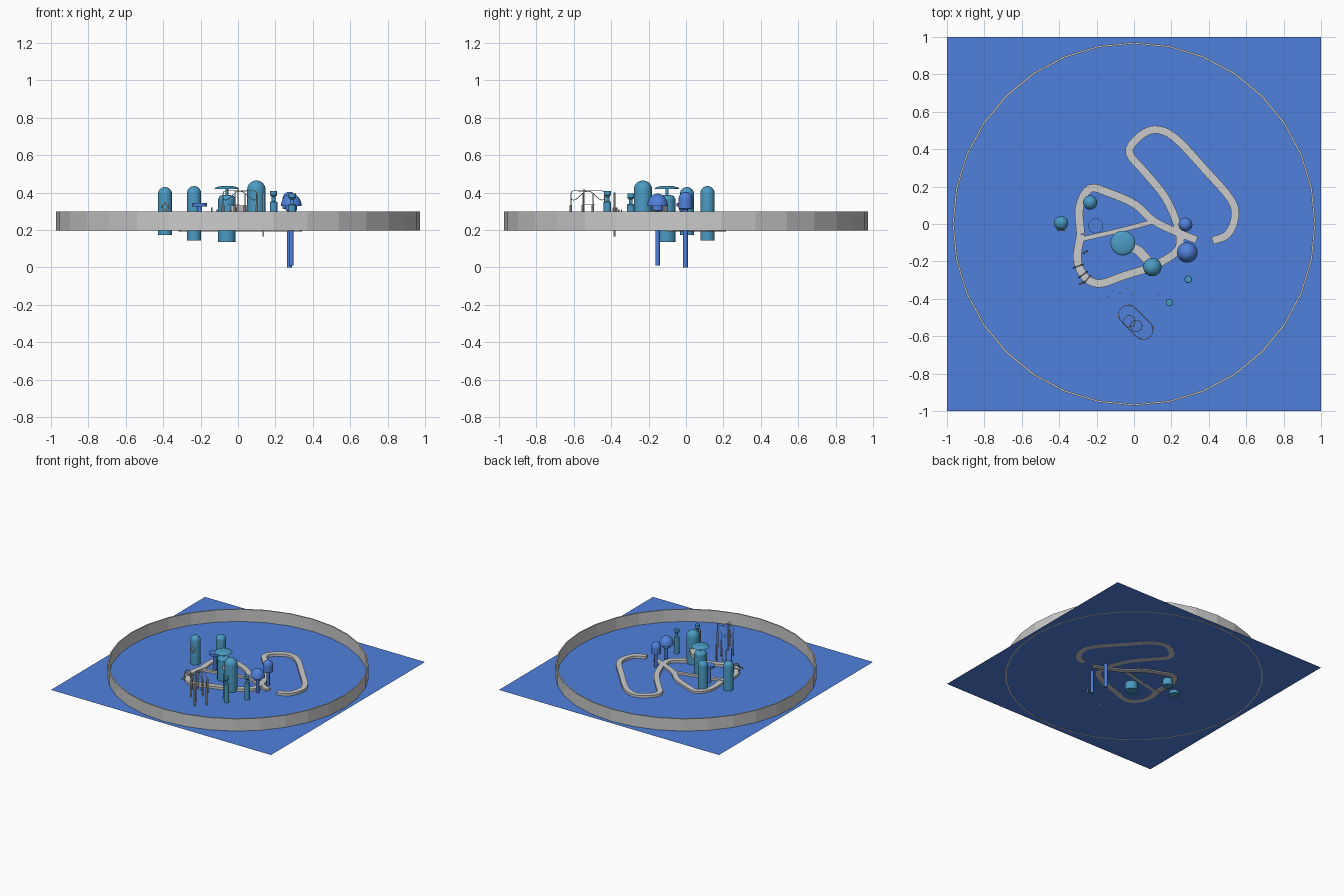
import bpy, bmesh, math
from mathutils import Vector

if "Cube" in bpy.data.objects:
    bpy.data.objects.remove(bpy.data.objects["Cube"])

G = 0.2  # ground level


def material(name, rgb):
    m = bpy.data.materials.new(name)
    m.diffuse_color = (*rgb, 1)
    m.use_nodes = True
    m.node_tree.nodes["Principled BSDF"].inputs["Base Color"].default_value = m.diffuse_color
    return m


BLUE = material("blue", (0.08, 0.22, 0.72))
TEAL = material("teal", (0.07, 0.33, 0.55))


def finish(bm, name, mat=None, smooth=False):
    bmesh.ops.remove_doubles(bm, verts=bm.verts, dist=1e-5)
    bmesh.ops.recalc_face_normals(bm, faces=bm.faces)
    me = bpy.data.meshes.new(name)
    bm.to_mesh(me)
    bm.free()
    ob = bpy.data.objects.new(name, me)
    bpy.context.collection.objects.link(ob)
    if mat:
        me.materials.append(mat)
    if smooth:
        bpy.ops.object.select_all(action='DESELECT')
        ob.select_set(True)
        bpy.context.view_layer.objects.active = ob
        bpy.ops.object.shade_smooth_by_angle(angle=math.radians(35))
    return ob


def lathe(name, x, y, profile, mat=None, steps=32, smooth=True, closed=False):
    bm = bmesh.new()
    vs = [bm.verts.new((x + r, y, z)) for r, z in profile]
    es = [bm.edges.new(p) for p in zip(vs, vs[1:])]
    if closed:
        es.append(bm.edges.new((vs[-1], vs[0])))
    bmesh.ops.spin(bm, geom=vs + es, cent=(x, y, 0), axis=(0, 0, 1),
                   angle=2 * math.pi, steps=steps)
    return finish(bm, name, mat, smooth)


def dome(r, z0, z1, n=8):
    return [(r * math.cos(i / n * math.pi / 2), z0 + (z1 - z0) * math.sin(i / n * math.pi / 2))
            for i in range(n)] + [(0, z1)]


def smooth_path(pts, n=4):
    P = [Vector(p) for p in pts]
    P = [2 * P[0] - P[1]] + P + [2 * P[-1] - P[-2]]
    out = []
    for a, b, c, d in zip(P, P[1:], P[2:], P[3:]):
        for i in range(n):
            t = i / n
            out.append(0.5 * (2 * b + (c - a) * t + (2 * a - 5 * b + 4 * c - d) * t * t
                              + (3 * b - a - 3 * c + d) * t ** 3))
    return out + [P[-2]]


def road(name, pts, width, z0, z1):
    """Flat slab following a path; width is a (start, end) pair."""
    path = smooth_path(pts)
    bm = bmesh.new()
    rows = []
    for i, p in enumerate(path):
        d = path[min(i + 1, len(path) - 1)] - path[max(i - 1, 0)]
        w = (width[0] + (width[1] - width[0]) * i / (len(path) - 1)) / 2
        s = Vector((-d.y, d.x)).normalized() * w
        rows.append([bm.verts.new((q.x, q.y, z)) for q, z in
                     ((p + s, z0), (p - s, z0), (p - s, z1), (p + s, z1))])
    for a, b in zip(rows, rows[1:]):
        for k in range(4):
            bm.faces.new((a[k], a[(k + 1) % 4], b[(k + 1) % 4], b[k]))
    bm.faces.new(rows[0])
    bm.faces.new(rows[-1][::-1])
    return finish(bm, name)


def wire(name, pts, r=0.002, cyclic=False):
    cu = bpy.data.curves.new(name, 'CURVE')
    cu.dimensions = '3D'
    cu.bevel_depth = r
    cu.bevel_resolution = 1
    cu.use_fill_caps = True
    sp = cu.splines.new('POLY')
    sp.points.add(len(pts) - 1)
    for q, p in zip(sp.points, pts):
        q.co = (*p, 1)
    sp.use_cyclic_u = cyclic
    ob = bpy.data.objects.new(name, cu)
    bpy.context.collection.objects.link(ob)
    return ob


# Ground sheet and boundary wall
bm = bmesh.new()
bmesh.ops.create_grid(bm, x_segments=1, y_segments=1, size=1)
bmesh.ops.translate(bm, verts=bm.verts, vec=(0, 0, G))
finish(bm, "ground", BLUE)
lathe("boundary_wall", 0, 0, [(0.962, 0.199), (0.972, 0.199), (0.972, 0.3), (0.962, 0.3)],
      smooth=False, closed=True)

# Domed towers: x, y, radius, bottom, top
for i, (x, y, r, a, b) in enumerate([(-0.39, 0.005, 0.038, 0.175, 0.43),
                                     (-0.235, 0.115, 0.038, 0.145, 0.435),
                                     (0.098, -0.23, 0.049, 0.2, 0.465)]):
    lathe(f"domed_tower_{i + 1}", x, y, [(0, a), (r, a)] + dome(r, b - r, b), TEAL)

# Round window on the left tower
ring = [(-0.39 + 0.018 * math.cos(t * math.pi / 10), -0.034,
         0.325 + 0.018 * math.sin(t * math.pi / 10)) for t in range(20)]
wire("tower_window_rim", ring, 0.004, True)

# Central tower with a floating canopy
lathe("central_tower", -0.06, -0.102,
      [(0, 0.135), (0.047, 0.135), (0.047, 0.365), (0.042, 0.372)] + dome(0.04, 0.378, 0.388, 4), TEAL)
lathe("central_canopy", -0.06, -0.102, [(0, 0.42)] + dome(0.066, 0.42, 0.437, 5), TEAL)
lathe("canopy_post", -0.06, -0.102, [(0, 0.38), (0.008, 0.38), (0.008, 0.425), (0, 0.425)], TEAL)

# Bridge between the central and front towers
road("tower_bridge", [(-0.03, -0.12), (0.02, -0.14), (0.06, -0.18), (0.09, -0.215)],
     (0.05, 0.05), 0.3, 0.332)

# Small lookout towers
for i, (x, y, h) in enumerate([(0.19, -0.42, 0.41), (0.29, -0.295, 0.395)]):
    lathe(f"lookout_{i + 1}", x, y,
          [(0, G), (0.02, G), (0.02, h - 0.06), (0.01, h - 0.055), (0.01, h - 0.032),
           (0.019, h - 0.022), (0.019, h), (0, h)], TEAL, 20)

# Blue mushroom-shaped towers on long stems
lathe("wide_mushroom", 0.285, -0.152,
      [(0, 0.01), (0.012, 0.01), (0.012, 0.3), (0.03, 0.305), (0.03, 0.328)]
      + dome(0.055, 0.33, 0.395), BLUE)
lathe("narrow_mushroom", 0.275, -0.003,
      [(0, 0), (0.013, 0), (0.013, 0.31), (0.037, 0.315)] + dome(0.037, 0.366, 0.405), BLUE)

# Raised blue platform
lathe("round_platform", -0.205, -0.01,
      [(0, G), (0.013, G), (0.013, 0.325), (0.04, 0.325), (0.04, 0.345), (0, 0.345)], BLUE)

# Roads
road("outer_road", [(0.42, -0.09), (0.5, -0.055), (0.54, 0.04), (0.515, 0.135), (0.38, 0.29),
                    (0.22, 0.46), (0.11, 0.505), (0.02, 0.46), (-0.025, 0.38), (0.06, 0.275),
                    (0.165, 0.145), (0.23, 0), (0.245, -0.11), (0.2, -0.17), (0.085, -0.235)],
     (0.042, 0.042), 0.199, 0.22)
road("front_road", [(0.085, -0.235), (-0.05, -0.275), (-0.18, -0.318), (-0.26, -0.285),
                    (-0.303, -0.19), (-0.285, -0.055)], (0.042, 0.045), 0.199, 0.22)
road("inner_road", [(-0.285, -0.055), (-0.292, 0.09), (-0.235, 0.19), (-0.13, 0.165),
                    (0.005, 0.105), (0.1, 0.02), (0.22, -0.04), (0.335, -0.085)],
     (0.045, 0.04), 0.192, 0.217)
road("link_road", [(0.1, 0.012), (-0.08, -0.035), (-0.275, -0.08)], (0.025, 0.025), 0.199, 0.216)

# Small arches over the road: x, y, direction across the road
for i, (x, y, a) in enumerate([(-0.298, -0.225, 20), (-0.272, -0.27, 35), (-0.25, -0.295, 50),
                               (-0.28, -0.315, 30), (-0.26, -0.15, 30)]):
    r = 0.026 if i < 3 else 0.01
    c, s = math.cos(math.radians(a)) * r, math.sin(math.radians(a)) * r
    arc = [(x + c * math.cos(t), y + s * math.cos(t), 0.215 + 1.6 * r * math.sin(t))
           for t in (k * math.pi / 8 for k in range(9))]
    wire(f"road_arch_{i + 1}", arc, 0.004)

# Row of thin masts
for i, (x, y, h) in enumerate([(-0.14, -0.39, 0.32), (-0.11, -0.36, 0.31), (-0.075, -0.37, 0.32),
                               (-0.04, -0.345, 0.31), (-0.01, -0.375, 0.32)]):
    wire(f"mast_{i + 1}", [(x, y, G), (x, y, h)], 0.004)
wire("tall_mast", [(0.135, -0.382, 0.165), (0.135, -0.382, 0.4)], 0.005)

# Overhead wire loop with its posts and two rings
A, B, R = Vector((-0.03, -0.485)), Vector((0.05, -0.565)), 0.052
loop = []
for c, start in ((A, 45), (B, 225)):
    for k in range(13):
        t = math.radians(start + 15 * k)
        p = c + R * Vector((math.cos(t), math.sin(t)))
        loop.append((p.x, p.y, 0.385 + 0.025 * math.sin(2 * t)))
wire("wire_loop", loop, 0.0018, True)
for i, k in enumerate((2, 10, 15, 23)):
    x, y, z = loop[k]
    wire(f"loop_post_{i + 1}", [(x, y, G), (x, y, z)], 0.003)
    lathe(f"loop_post_base_{i + 1}", x, y, [(0, G), (0.007, G), (0.007, 0.335), (0, 0.335)], None, 10)
for i, (x, y) in enumerate([(-0.025, -0.52), (0.012, -0.545)]):
    wire(f"inner_ring_{i + 1}", [(x + 0.031 * math.cos(t * math.pi / 10),
                                  y + 0.031 * math.sin(t * math.pi / 10),
                                  0.335 + 0.07 * i) for t in range(20)], 0.0018, True)
wire("ring_post", [(0, -0.545, G), (0, -0.545, 0.42)], 0.003)
